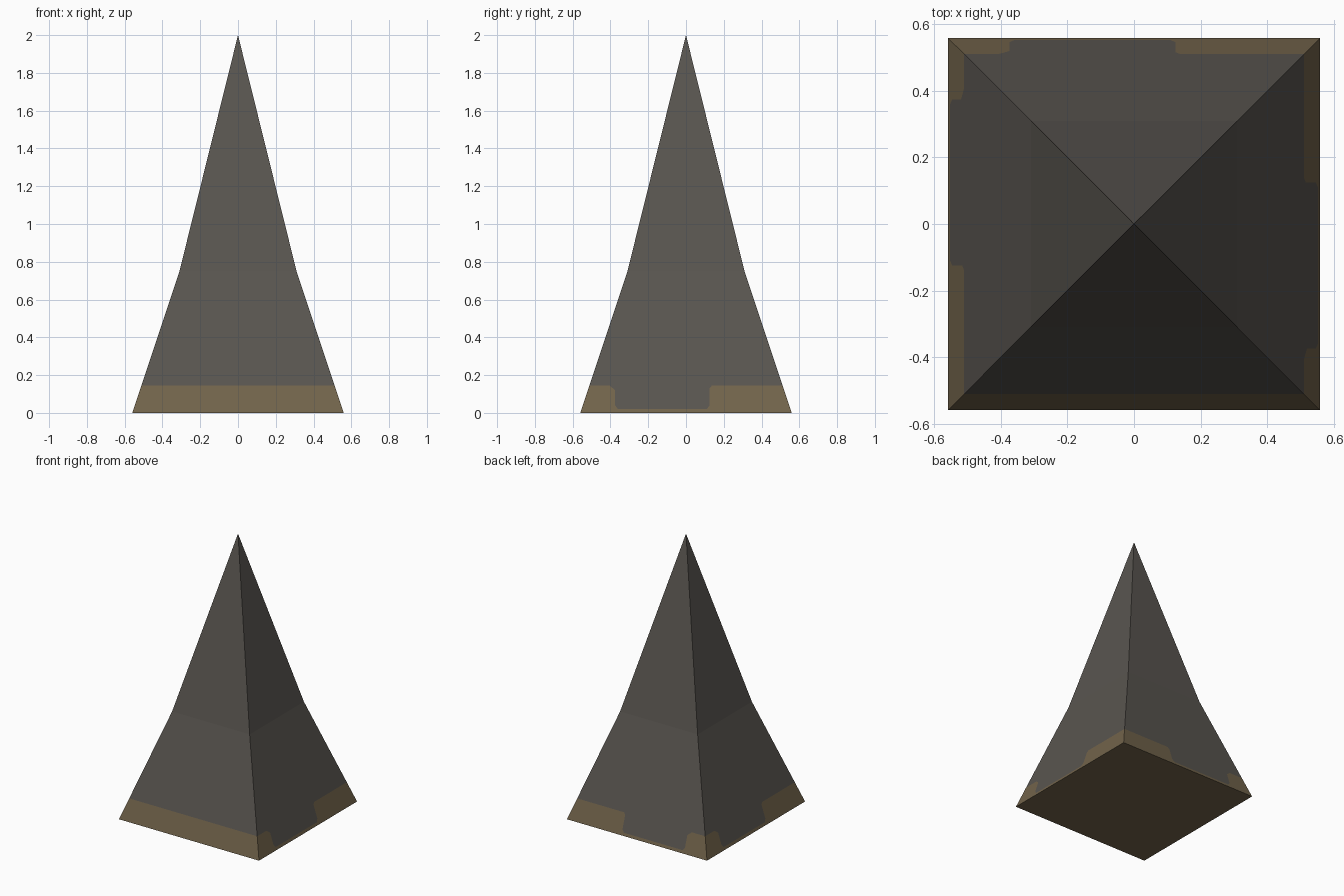
import bpy, bmesh, math
from mathutils import Matrix, Vector

if "Cube" in bpy.data.objects:
    bpy.data.objects.remove(bpy.data.objects["Cube"])

BASE, KNEE, KNEE_Z, TOP, BAND = 0.56, 0.31, 0.75, 2.0, 0.145


def half(z):
    """Half width of the lower, flared part at height z."""
    return BASE - (BASE - KNEE) * z / KNEE_Z


def material(name, rgb):
    m = bpy.data.materials.new(name)
    m.diffuse_color = (*rgb, 1)
    m.use_nodes = True
    m.node_tree.nodes["Principled BSDF"].inputs["Base Color"].default_value = m.diffuse_color
    return m


bm = bmesh.new()


def add_face(points, side, mat):
    """Face given as (across, height) points on one of the four sides."""
    rot = Matrix.Rotation(side * math.pi / 2, 3, 'Z')
    verts = []
    for u, z in points:
        depth = half(z) if z <= KNEE_Z else 0
        verts.append(bm.verts.new(rot @ Vector((u, -depth, z))))
    f = bm.faces.new(verts)
    f.material_index = mat


# Upper edge of the brown band: plain at the front, notched on the other sides
edge = half(BAND)
plain = [(-edge, BAND), (edge, BAND)]
notched = [(-edge, BAND), (-0.405, BAND), (-0.375, 0.12), (-0.375, 0.04),
           (-0.36, 0.02), (0.11, 0.02), (0.125, 0.04), (0.125, 0.13),
           (0.137, BAND), (edge, BAND)]
flipped = [(-u, z) for u, z in reversed(notched)]

for side, line in enumerate([plain, notched, flipped, notched]):
    # Brown band, flared slate, steep slate
    add_face([(-BASE, 0), (BASE, 0)] + line[::-1], side, 1)
    add_face(line + [(KNEE, KNEE_Z), (-KNEE, KNEE_Z)], side, 0)
    add_face([(-KNEE, KNEE_Z), (KNEE, KNEE_Z), (0, TOP)], side, 0)

# Underside
s = BASE
f = bm.faces.new([bm.verts.new((x, y, 0)) for x, y in
                  [(-s, -s), (-s, s), (s, s), (s, -s)]])
f.material_index = 1

bmesh.ops.remove_doubles(bm, verts=bm.verts[:], dist=1e-4)
bmesh.ops.recalc_face_normals(bm, faces=bm.faces[:])
mesh = bpy.data.meshes.new("spire_roof")
bm.to_mesh(mesh)
bm.free()
mesh.materials.append(material("slate grey", (0.100, 0.091, 0.080)))
mesh.materials.append(material("weathered brown", (0.168, 0.126, 0.070)))
roof = bpy.data.objects.new("spire_roof", mesh)
bpy.context.collection.objects.link(roof)
